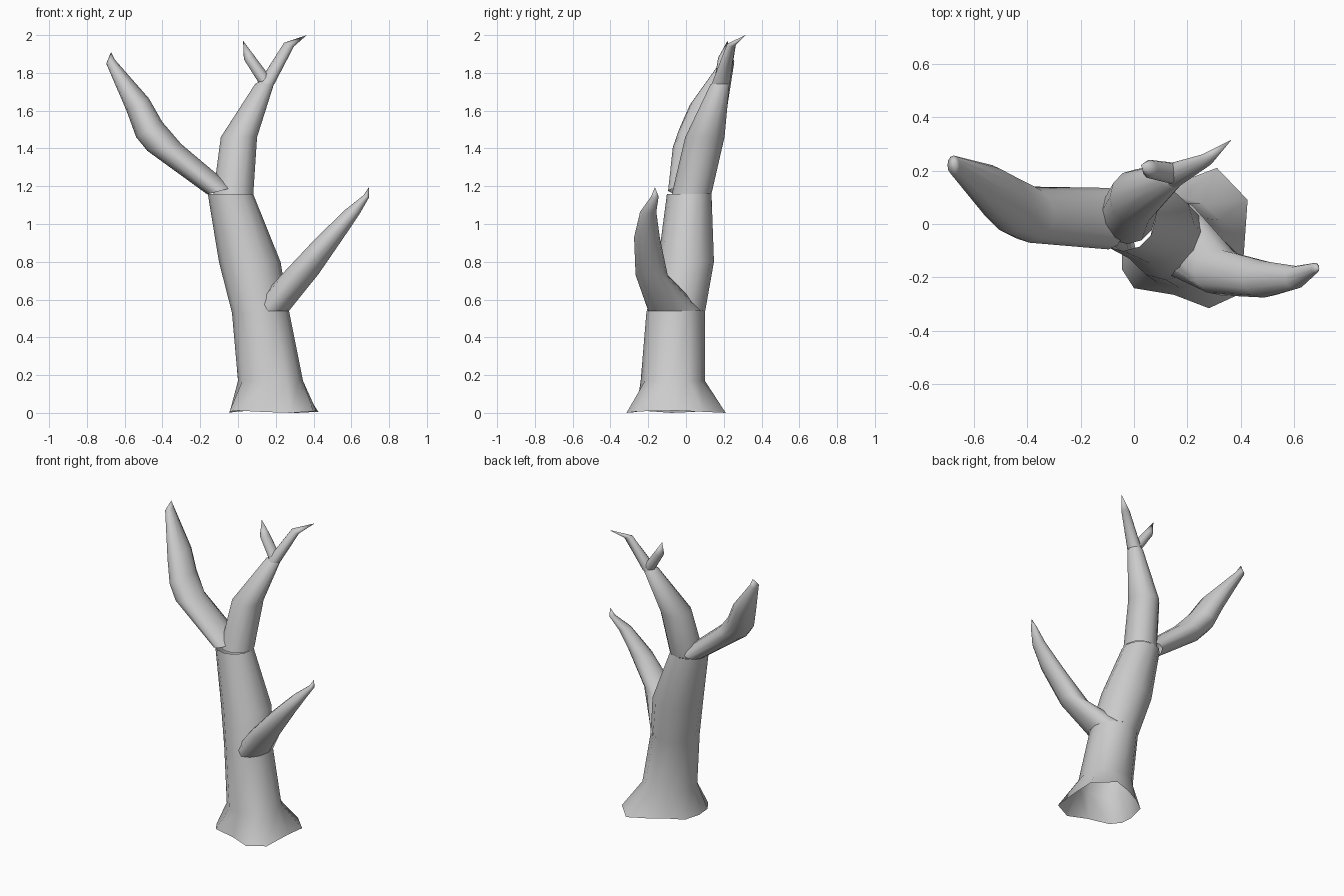
import bpy, bmesh, math
from mathutils import Vector

if "Cube" in bpy.data.objects:
    bpy.data.objects.remove(bpy.data.objects["Cube"])

SIDES = 12


def ring(x, y, z, r1, r2, tilt=0):
    """Elliptical section, tilted about the y axis."""
    t = math.radians(tilt)
    u = Vector((math.cos(t), 0, math.sin(t))) * r1
    v = Vector((0, r2, 0))
    c = Vector((x, y, z))
    return [c + u * math.cos(a) + v * math.sin(a)
            for a in (2 * math.pi * i / SIDES for i in range(SIDES))]


def loft(name, rings, tip=None):
    """Skin a list of sections and optionally close to a point."""
    bm = bmesh.new()
    rows = [[bm.verts.new(p) for p in r] for r in rings]
    for a, b in zip(rows, rows[1:]):
        for i in range(SIDES):
            j = (i + 1) % SIDES
            bm.faces.new((a[i], a[j], b[j], b[i]))
    if tip:
        end = bm.verts.new(tip)
        for i in range(SIDES):
            bm.faces.new((rows[-1][i], rows[-1][(i + 1) % SIDES], end))
    me = bpy.data.meshes.new(name)
    bm.to_mesh(me)
    bm.free()
    me.polygons.foreach_set("use_smooth", [True] * len(me.polygons))
    ob = bpy.data.objects.new(name, me)
    bpy.context.collection.objects.link(ob)
    return ob


# Trunk with flared, lobed root foot (open underneath)
foot = [(.415, -.05), (.425, .09), (.31, .21), (.18, .16), (.07, .10), (-.02, .04),
        (-.045, -.08), (-.045, -.17), (.0, -.24), (.15, -.265), (.28, -.315), (.40, -.26)]
loft("trunk", [
    [Vector((x, y, 0.006 + 0.006 * math.cos(i * 1.6))) for i, (x, y) in enumerate(foot)],
    ring(.172, -.07, .17, .172, .17),
    ring(.12, -.055, .53, .152, .155),
    ring(.062, 0, .80, .163, .148),
    ring(-.04, .017, 1.16, .12, .118)])

# Right limb
loft("right_limb", [
    ring(.165, -.055, .54, .105, .145),
    ring(.325, -.182, .73, .105, .085, 5),
    ring(.487, -.207, .93, .085, .068, 10),
    ring(.605, -.2, 1.065, .042, .043, -10),
    ring(.678, -.165, 1.145, .016, .02, -20)], (.693, -.165, 1.195))

# Left limb
loft("left_limb", [
    ring(-.095, .02, 1.175, .07, .115, 15),
    ring(-.39, .035, 1.405, .092, .105, 11),
    ring(-.47, .075, 1.50, .08, .112, 30),
    ring(-.53, .12, 1.63, .068, .10, 30),
    ring(-.675, .22, 1.86, .025, .036, 25)], (-.672, .235, 1.91))

# Upper limb continuing the trunk
loft("upper_limb", [
    ring(-.025, .03, 1.16, .106, .105),
    ring(.005, .1, 1.46, .096, .104),
    ring(.14, .18, 1.74, .05, .05)], (.15, .19, 1.78))

# Forked twigs at the top
loft("right_twig", [
    ring(.148, .183, 1.74, .044, .048),
    ring(.27, .24, 1.95, .028, .024, -20)], (.365, .315, 2.0))
loft("left_twig", [
    ring(.142, .19, 1.76, .035, .04, 20),
    ring(.06, .205, 1.88, .03, .035, 15)], (.027, .22, 1.97))
